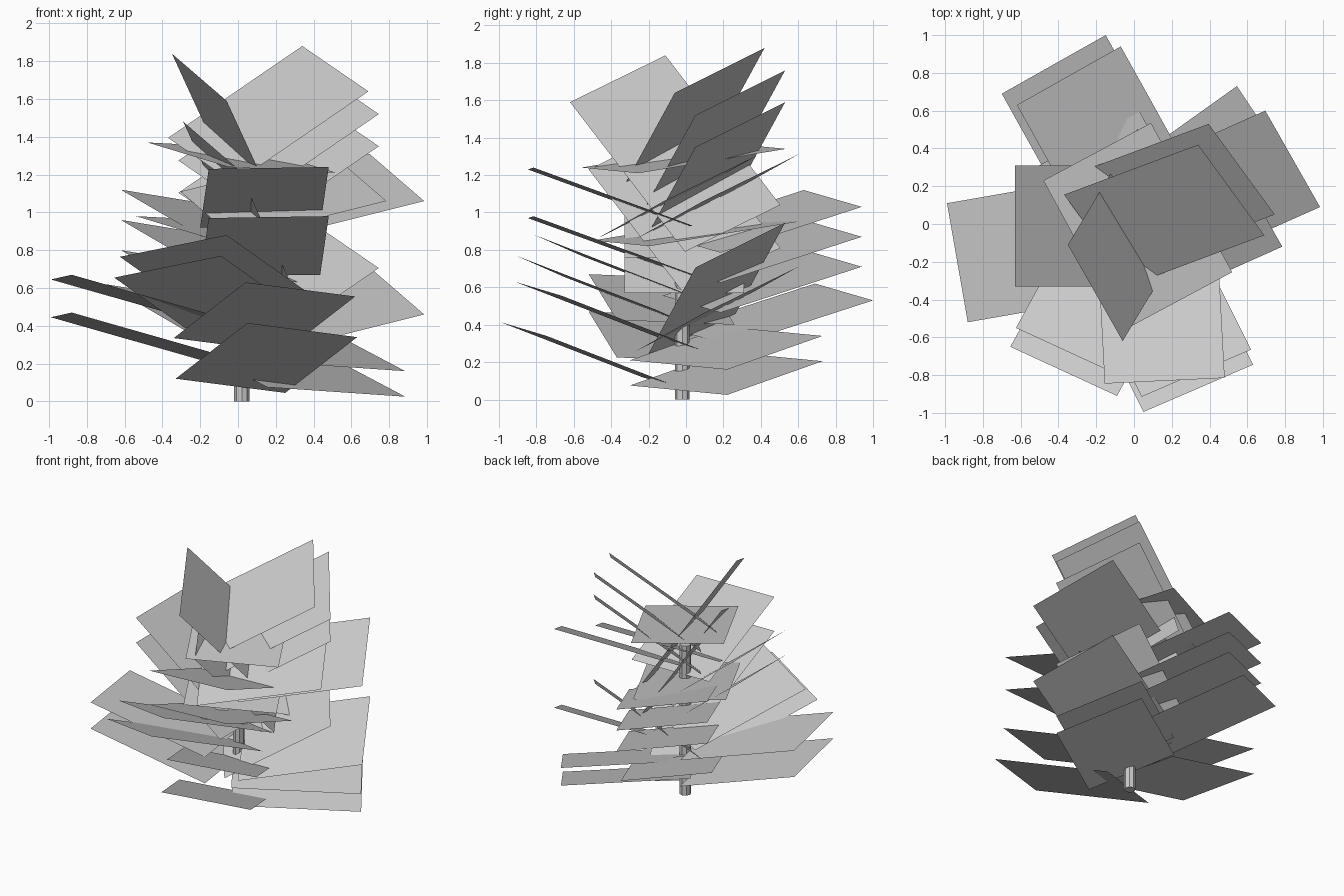
import bpy
from mathutils import Vector

if "Cube" in bpy.data.objects:
    bpy.data.objects.remove(bpy.data.objects["Cube"])


def branch(name, edge, inward, *tips):
    """Flat leaf cards sharing one orientation.
    edge = along the outer edge, inward = outer edge to base,
    tips = (x, y, heights...) of the first outer corner."""
    e, d = Vector(edge), Vector(inward)
    n = 0
    for x, y, *heights in tips:
        for z in heights:
            p = Vector((x, y, z))
            quad = [p, p + e, p + e + d, p + d]
            if e.cross(d).z < 0:          # keep the upper side as the front
                quad.reverse()
            mesh = bpy.data.meshes.new(name)
            mesh.from_pydata(quad, [], [(0, 1, 2, 3)])
            n += 1
            obj = bpy.data.objects.new(f"{name}_{n}", mesh)
            bpy.context.collection.objects.link(obj)


# Trunk
bpy.ops.mesh.primitive_cylinder_add(vertices=8, radius=0.04, depth=1.14,
                                    location=(0.02, -0.02, 0.57))
bpy.context.object.name = "trunk"

# Left side leaves
branch("left_leaf", (.11, -.63, .025), (.86, .15, -.245), (-.99, .11, .445, .645))
branch("left_upper_leaf", (0, -.64, 0), (.71, 0, -.55), (-.63, .31, 1.31, 1.12))

# Back leaves
branch("back_leaf", (.55, .31, -.09), (.42, -.755, -.245),
       (-.62, .63, 1.12, .96, .80), (-.70, .69, .62))
branch("back_flat_leaf", (.57, .305, -.03), (.43, -.79, -.13),
       (-.48, .23, 1.37), (-.54, .29, .98))

# Right side leaves
branch("right_leaf", (.29, -.51, -.25), (-.80, -.357, -.20),
       (.695, .60, 1.31, .71), (.495, .39, 1.31))
branch("right_low_leaf", (.34, -.51, -.18), (-.73, -.52, .05), (.545, .73, .205, .34))
branch("right_upper_leaf", (.35, -.48, -.24), (-.71, -.265, -.486),
       (.34, .42, 1.88), (.395, .53, 1.76, 1.59, .945))

# Steep top leaves
branch("top_leaf", (.29, -.51, -.25), (.309, .514, -.67),
       (-.35, -.11, 1.84), (-.29, -.01, 1.71, 1.48))

# Front leaves
branch("front_leaf", (.635, .03, .01), (-.045, .85, -.31), (-.155, -.845, 1.23, .97))
branch("front_left_leaf", (.565, -.26, .115), (.41, .75, -.29),
       (-.655, -.65, .655), (-.625, -.55, .765))
branch("front_right_leaf", (.58, .25, -.075), (-.38, .76, -.295),
       (.05, -.995, .415), (.04, -.915, .63))
